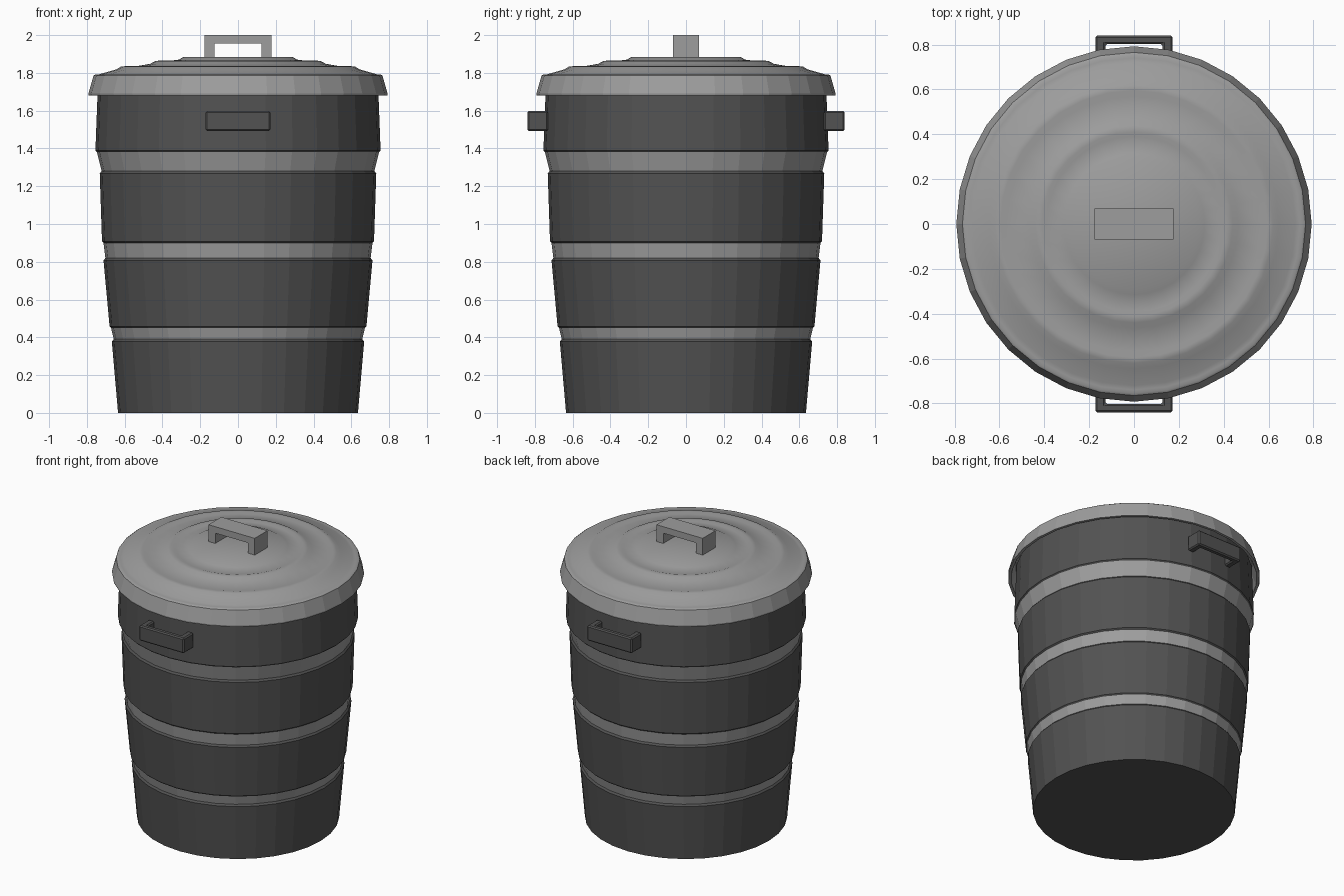
import bpy, bmesh, math
from mathutils import Vector

if "Cube" in bpy.data.objects:
    bpy.data.objects.remove(bpy.data.objects["Cube"])

SIDES = 32


def material(name, value):
    m = bpy.data.materials.new(name)
    m.use_nodes = True
    colour = (value, value, value, 1)
    m.diffuse_color = colour
    m.node_tree.nodes["Principled BSDF"].inputs["Base Color"].default_value = colour
    return m


dark = material("dark grey", 0.085)
light = material("light grey", 0.34)


def finish(bm, name, mats):
    bmesh.ops.recalc_face_normals(bm, faces=bm.faces)
    mesh = bpy.data.meshes.new(name)
    bm.to_mesh(mesh)
    bm.free()
    for m in mats:
        mesh.materials.append(m)
    ob = bpy.data.objects.new(name, mesh)
    bpy.context.collection.objects.link(ob)
    return ob


def lathe(name, profile, mats, light_segments=()):
    """Revolve (radius, z) points; a radius of 0 closes to a pole."""
    bm = bmesh.new()
    rings = []
    for r, z in profile:
        if r == 0:
            rings.append([bm.verts.new((0, 0, z))] * SIDES)
        else:
            rings.append([bm.verts.new((r * math.cos(a), r * math.sin(a), z))
                          for a in (math.tau * i / SIDES for i in range(SIDES))])
    for k in range(len(rings) - 1):
        a, b = rings[k], rings[k + 1]
        for i in range(SIDES):
            j = (i + 1) % SIDES
            loop = list(dict.fromkeys((a[i], a[j], b[j], b[i])))
            bm.faces.new(loop).material_index = int(k in light_segments)
    return finish(bm, name, mats)


def bracket(name, half_width, depth, height, bar, leg, mat):
    """U-shaped grip: outline in x/z, extruded along y, centred on y = 0."""
    w, i = half_width, half_width - leg
    outline = [(-w, 0), (-w, height), (w, height), (w, 0),
               (i, 0), (i, height - bar), (-i, height - bar), (-i, 0)]
    bm = bmesh.new()
    face = bm.faces.new([bm.verts.new((x, -depth / 2, z)) for x, z in outline])
    out = bmesh.ops.extrude_face_region(bm, geom=[face])
    moved = [v for v in out["geom"] if isinstance(v, bmesh.types.BMVert)]
    bmesh.ops.translate(bm, verts=moved, vec=Vector((0, depth, 0)))
    return finish(bm, name, [mat])


# Body: four tapering dark sections with chamfered lips, recessed bands between
sections = [(0, 0.39, 0.635, 0.668), (0.45, 0.82, 0.68, 0.712),
            (0.90, 1.28, 0.72, 0.732), (1.38, 1.74, 0.755, 0.742)]
profile = [(0, 0)]
bands = []
for n, (z0, z1, r0, r1) in enumerate(sections):
    if n:
        profile += [(r0 - 0.008, z0), (r0, z0 + 0.008)]
    else:
        profile.append((r0, z0))
    profile += [(r1, z1 - 0.012), (r1 - 0.01, z1)]
    if n < 3:
        bands.append(len(profile) - 1)
profile.append((0, 1.74))
lathe("bin_body", profile, [dark, light], bands)

# Lid: flared skirt, thin lip and concentric stepped ridges
lid_profile = [(0, 1.75), (0.745, 1.75), (0.772, 1.68), (0.79, 1.68), (0.792, 1.69),
               (0.765, 1.785), (0.755, 1.792), (0.74, 1.79),
               (0.72, 1.797), (0.645, 1.818), (0.62, 1.833), (0.595, 1.836),
               (0.57, 1.83), (0.465, 1.848), (0.44, 1.862), (0.41, 1.866),
               (0.39, 1.86), (0.315, 1.87), (0.29, 1.883), (0, 1.885)]
lid = lathe("lid", lid_profile, [light])
for p in lid.data.polygons:
    p.use_smooth = p.normal.z > 0.7

# Lid grip
lid_handle = bracket("lid_handle", 0.177, 0.14, 0.13, 0.045, 0.052, light)
lid_handle.location.z = 1.87

# Side grips, front and back
for name, side in (("front_handle", -1), ("back_handle", 1)):
    grip = bracket(name, 0.172, 0.105, 0.11, 0.038, 0.045, dark)
    grip.rotation_euler.x = -side * math.pi / 2
    grip.location = (0, side * 0.73, 1.545)
    bevel = grip.modifiers.new("soft edges", "BEVEL")
    bevel.width = 0.008
    bevel.segments = 1
